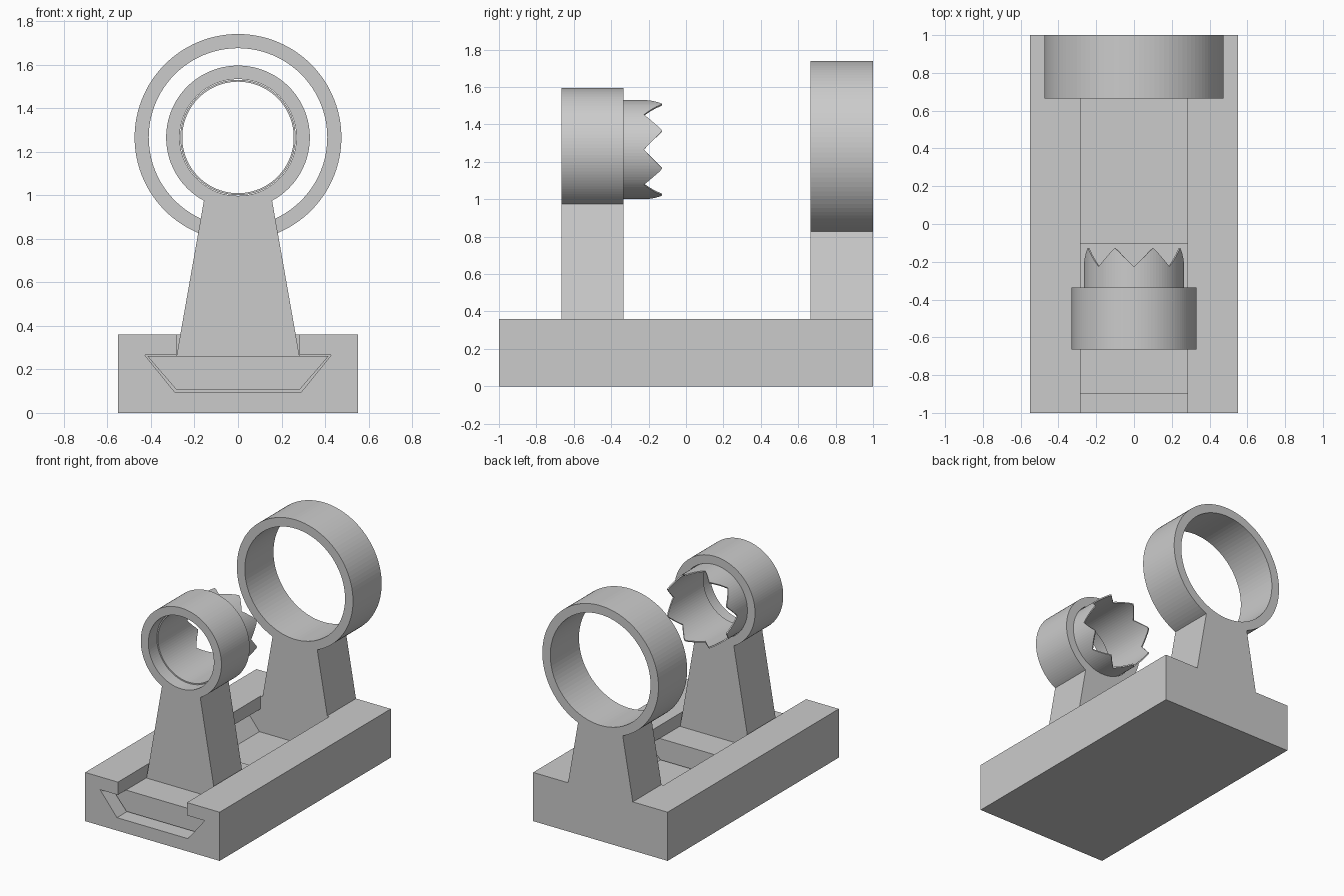
import bpy, bmesh
from math import sin, cos, tan, pi, atan2, sqrt, radians

if "Cube" in bpy.data.objects:
    bpy.data.objects.remove(bpy.data.objects["Cube"])

SIDES = 96
AXIS_Z = 1.265          # height of the common ring axis


def add_object(name, mesh):
    obj = bpy.data.objects.new(name, mesh)
    bpy.context.collection.objects.link(obj)
    return obj


def extrude(name, loops, y0, y1):
    """Extrude closed x-z outlines (inner loops become holes) from y0 to y1."""
    curve = bpy.data.curves.new(name + "_outline", 'CURVE')
    curve.dimensions, curve.fill_mode = '2D', 'BOTH'
    curve.extrude = (y1 - y0) / 2
    for pts in loops:
        spline = curve.splines.new('POLY')
        spline.points.add(len(pts) - 1)
        for p, (x, z) in zip(spline.points, pts):
            p.co = (x, z, 0, 1)
        spline.use_cyclic_u = True
    tmp = add_object("outline_tmp", curve)
    mesh = bpy.data.meshes.new_from_object(
        tmp.evaluated_get(bpy.context.evaluated_depsgraph_get()))
    bpy.data.objects.remove(tmp)
    bm = bmesh.new()
    bm.from_mesh(mesh)
    for v in bm.verts:
        x, z, d = v.co
        v.co = (x, (y0 + y1) / 2 - d, z)
    bmesh.ops.remove_doubles(bm, verts=bm.verts, dist=1e-5)
    bmesh.ops.recalc_face_normals(bm, faces=bm.faces)
    bm.to_mesh(mesh)
    bm.free()
    for p in mesh.polygons:
        p.use_smooth = False
    return add_object(name, mesh)


def mirrored(half):
    """Close a right-hand half outline with its mirror image."""
    return half + [(-x, z) for x, z in reversed(half)]


def boolean(obj, other, operation):
    mod = obj.modifiers.new(operation.lower(), 'BOOLEAN')
    mod.object, mod.operation, mod.solver = other, operation, 'EXACT'
    bpy.context.view_layer.objects.active = obj
    bpy.ops.object.modifier_apply(modifier=mod.name)
    bpy.data.objects.remove(other)


def ring_mount(name, outer, inner, z_bottom, y0, y1):
    """Tapered post flowing into a ring, as one keyhole outline with a hole."""
    half_width = lambda z: 0.282 - 0.176 * (z - 0.262)
    z = AXIS_Z - outer
    for _ in range(20):                      # where the post meets the ring
        z = AXIS_Z - sqrt(outer ** 2 - half_width(z) ** 2)
    start = atan2(z - AXIS_Z, half_width(z))
    sweep = pi - 2 * start
    arc = [(outer * cos(start + sweep * i / SIDES),
            AXIS_Z + outer * sin(start + sweep * i / SIDES)) for i in range(SIDES + 1)]
    foot = half_width(z_bottom)
    hole = [(inner * cos(2 * pi * i / SIDES),
             AXIS_Z + inner * sin(2 * pi * i / SIDES)) for i in range(SIDES)]
    return extrude(name, [[(-foot, z_bottom), (foot, z_bottom)] + arc, hole], y0, y1)


# Base block with a dovetail channel stopping at the rear post
base = extrude("base_rail", [mirrored([(0.55, 0), (0.55, 0.36)])], -1, 1)
channel = extrude("channel_cutter", [mirrored(
    [(0.29, 0.095), (0.428, 0.265), (0.282, 0.265), (0.282, 0.45)])], -1.2, 0.665)
boolean(base, channel, 'DIFFERENCE')

# Fixed rear ring on its post, fused to the base
rear = ring_mount("rear_ring", 0.475, 0.41, 0.3, 0.665, 1)
boolean(base, rear, 'UNION')

# Sliding carriage
extrude("slide_plate", [mirrored([(0.282, 0.105), (0.417, 0.262)])], -0.9, -0.1)
ring_mount("front_ring", 0.33, 0.268, 0.262, -0.665, -0.335)

# Thin crown tube with eight teeth
bm = bmesh.new()
rows = []
for i in range(SIDES):
    a = 2 * pi * i / SIDES
    off = abs((a + pi / 8) % (pi / 4) - pi / 8)          # angle from nearest valley
    tip = -0.225 + 0.097 * min(1, tan(off) / tan(radians(21.5)))
    rows.append([bm.verts.new((r * cos(a), y, AXIS_Z + r * sin(a)))
                 for r, y in ((0.265, -0.57), (0.265, tip), (0.256, tip), (0.256, -0.57))])
for i in range(SIDES):
    p, q = rows[i - 1], rows[i]
    for k in range(4):
        bm.faces.new((p[k], q[k], q[(k + 1) % 4], p[(k + 1) % 4]))
bmesh.ops.recalc_face_normals(bm, faces=bm.faces)
crown = bpy.data.meshes.new("toothed_crown")
bm.to_mesh(crown)
bm.free()
add_object("toothed_crown", crown)
